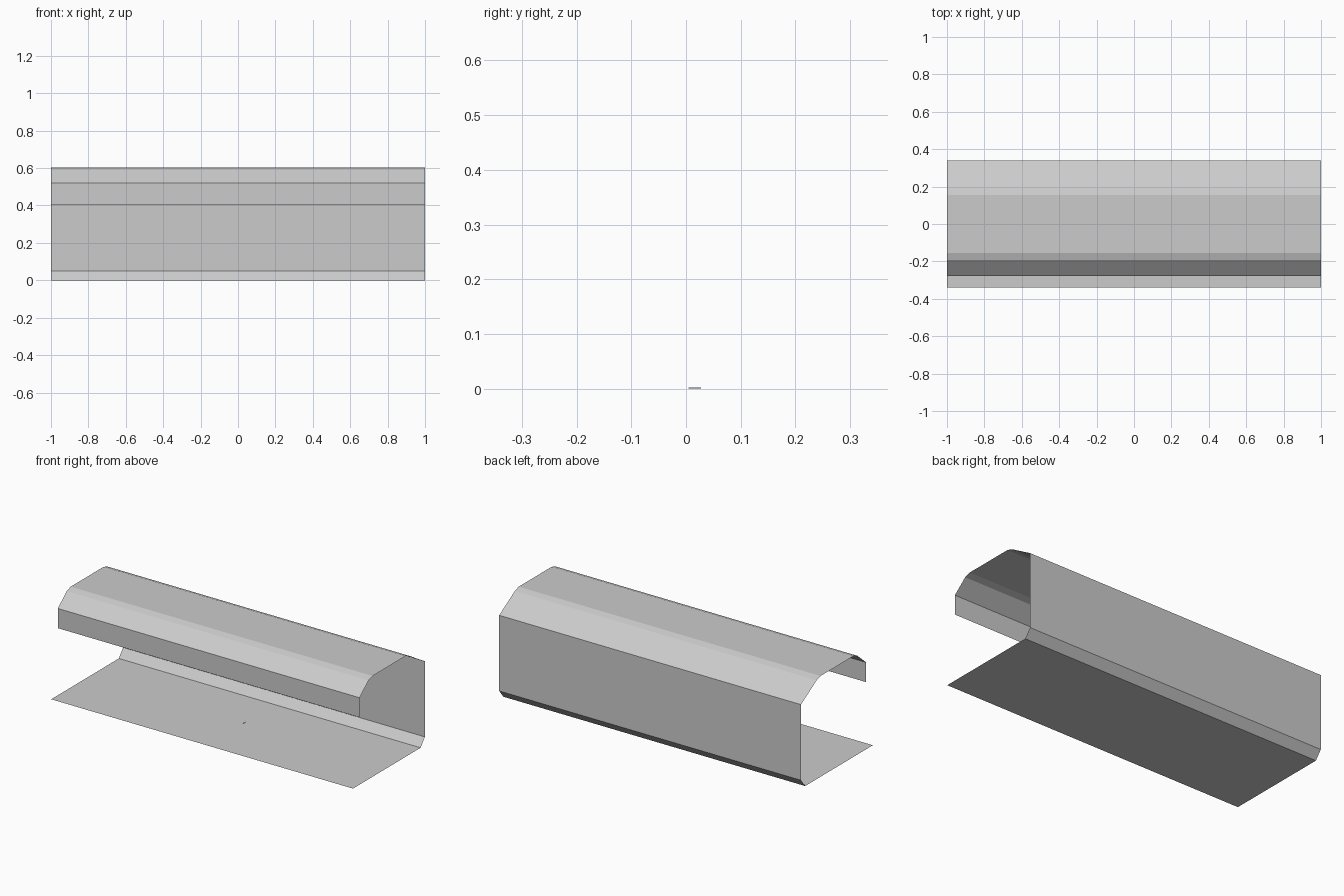
import bpy, bmesh

if "Cube" in bpy.data.objects:
    bpy.data.objects.remove(bpy.data.objects["Cube"])

# Cross-section (y, z): open sheet running from floor lip, up the back, over to the front flap
PROFILE = [(-0.34, 0.0), (0.30, 0.0), (0.34, 0.05), (0.34, 0.503),
           (0.192, 0.592), (0.155, 0.604), (-0.155, 0.604),
           (-0.193, 0.592), (-0.277, 0.52), (-0.277, 0.402)]


def extrude_sheet(name, profile, half_length):
    bm = bmesh.new()
    verts = [bm.verts.new((-half_length, y, z)) for y, z in profile]
    edges = [bm.edges.new(pair) for pair in zip(verts, verts[1:])]
    result = bmesh.ops.extrude_edge_only(bm, edges=edges)
    moved = [g for g in result["geom"] if isinstance(g, bmesh.types.BMVert)]
    bmesh.ops.translate(bm, verts=moved, vec=(2 * half_length, 0, 0))
    bmesh.ops.recalc_face_normals(bm, faces=bm.faces)
    # Outward normals: the floor faces down
    floor = min(bm.faces, key=lambda f: f.calc_center_median().z)
    if floor.normal.z > 0:
        bmesh.ops.reverse_faces(bm, faces=bm.faces)
    mesh = bpy.data.meshes.new(name)
    bm.to_mesh(mesh)
    bm.free()
    obj = bpy.data.objects.new(name, mesh)
    bpy.context.collection.objects.link(obj)
    return obj


# Folded sheet shell
extrude_sheet("folded_shell", PROFILE, 1.0)

# Tiny plate lying on the floor
bpy.ops.mesh.primitive_cube_add(size=1, location=(0.03, 0.016, 0.001))
plate = bpy.context.object
plate.name = "floor_plate"
plate.scale = (0.008, 0.022, 0.002)
